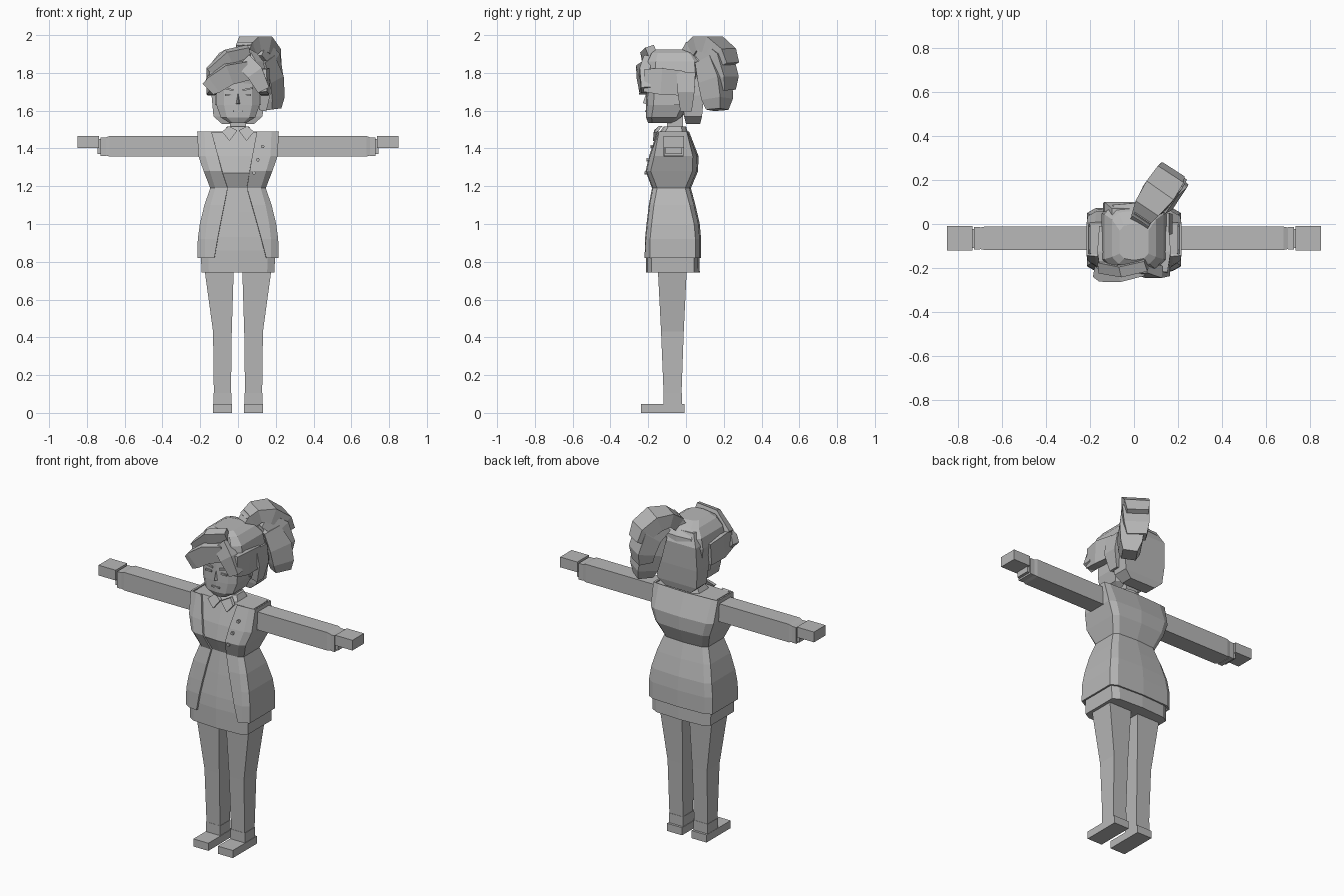
import bpy, bmesh, math
from mathutils import Vector as V

grey = bpy.data.materials.new("plain_grey")
grey.diffuse_color = (0.48, 0.48, 0.48, 1)


def make(name, rings, closed=True, caps=True, mirror=False):
    """Skin a list of point rings into one object."""
    bm = bmesh.new()
    rows = [[bm.verts.new(p) for p in r] for r in rings]
    n = len(rows[0])
    for a, b in zip(rows, rows[1:]):
        for i in range(n if closed else n - 1):
            j = (i + 1) % n
            bm.faces.new((a[i], a[j], b[j], b[i]))
    if caps and closed:
        bm.faces.new(rows[0][::-1])
        bm.faces.new(rows[-1])
    if closed:
        bmesh.ops.recalc_face_normals(bm, faces=bm.faces)
    me = bpy.data.meshes.new(name)
    bm.to_mesh(me)
    bm.free()
    me.materials.append(grey)
    ob = bpy.data.objects.new(name, me)
    bpy.context.collection.objects.link(ob)
    if mirror:
        ob.modifiers.new("mirror", "MIRROR").use_mirror_merge = False
    return ob


def rect(z, x0, x1, y0, y1):
    return [(x0, y0, z), (x1, y0, z), (x1, y1, z), (x0, y1, z)]


def box(name, x0, x1, y0, y1, z0, z1, mirror=False):
    return make(name, [rect(z0, x0, x1, y0, y1), rect(z1, x0, x1, y0, y1)], mirror=mirror)


def ring(z, w, y0, y1, c=0.03, k=0.8):
    """Chamfered cross-section with a point on the centre line."""
    return [(0, y0, z), (k * w, y0 + .008, z), (w, y0 + c, z), (w, y1 - c, z), (k * w, y1 - .008, z),
            (0, y1, z), (-k * w, y1 - .008, z), (-w, y1 - c, z), (-w, y0 + c, z), (-k * w, y0 + .008, z)]


def sweep(name, path, across):
    """Rectangular strand: path holds (point, width, thickness)."""
    across = V(across).normalized()
    pts = [V(p[0]) for p in path]
    rings = []
    for i, (p, w, t) in enumerate(path):
        d = pts[min(i + 1, len(pts) - 1)] - pts[max(i - 1, 0)]
        n = d.cross(across).normalized()
        s = n.cross(d).normalized()
        q = V(p)
        rings.append([q + s * w / 2 + n * t / 2, q - s * w / 2 + n * t / 2,
                      q - s * w / 2 - n * t / 2, q + s * w / 2 - n * t / 2])
    return make(name, rings)


# legs, ankle cuffs and shoes
make("leg", [rect(.04, .038, .127, -.116, -.026), rect(.43, .033, .132, -.132, -.012),
             rect(.78, .022, .18, -.15, .005)], mirror=True)
box("ankle_cuff", .035, .13, -.12, -.022, .04, .105, True)
box("shoe", .032, .132, -.238, -.008, 0, .046, True)

# dress under the coat
make("dress", [ring(.742, .193, -.212, .073), ring(.86, .197, -.212, .07), ring(.93, .195, -.207, .065),
               ring(1.06, .175, -.19, .045), ring(1.19, .137, -.172, .015), ring(1.27, .165, -.207, .045),
               ring(1.36, .197, -.187, .05), ring(1.487, .2, -.145, .008, .01)])

# open coat: height, half width, front, back, left edge, right edge
coat = [(.82, .214, -.222, .08, -.125, .15), (.92, .213, -.22, .08, -.108, .124),
        (1.0, .202, -.212, .073, -.093, .102), (1.1, .178, -.2, .05, -.073, .074),
        (1.19, .147, -.183, .026, -.055, .047), (1.28, .182, -.217, .064, -.085, .062),
        (1.36, .21, -.198, .066, -.105, .075), (1.49, .216, -.155, .016, -.14, .1)]
rings = []
for z, w, y0, y1, xl, xr in coat:
    r = ring(z, w, y0, y1, .03 if z < 1.4 else .012, .82)
    rings.append([(xr, y0 + .003, z)] + r[1:] + [(xl, y0 + .003, z)])
ob = make("coat", rings, closed=False)
sol = ob.modifiers.new("cloth", "SOLIDIFY")
sol.thickness = .012

# coat buttons
for i, (x, z, y) in enumerate([(.13, 1.41, -.183), (.105, 1.34, -.204), (.085, 1.27, -.213)]):
    make("button_%d" % (i + 1),
         [[(x + .01 * math.cos(a * math.pi / 3), yy, z + .01 * math.sin(a * math.pi / 3))
           for a in range(6)] for yy in (y - .006, y + .012)])

# arms, cuffs and hands
def along_x(name, secs):
    make(name, [[(x, y0, z0), (x, y1, z0), (x, y1, z1), (x, y0, z1)] for x, y0, y1, z0, z1 in secs], mirror=True)


along_x("sleeve", [(.17, -.118, -.012, 1.357, 1.466), (.68, -.118, -.012, 1.357, 1.466),
                   (.708, -.112, -.018, 1.365, 1.455)])
along_x("sleeve_cuff", [(.7, -.116, -.014, 1.36, 1.458), (.728, -.116, -.014, 1.36, 1.458),
                        (.728, -.108, -.022, 1.37, 1.45), (.745, -.108, -.022, 1.37, 1.45)])
along_x("hand", [(.735, -.12, -.01, 1.403, 1.465), (.85, -.12, -.01, 1.403, 1.465)])

# neck and collar
box("neck", -.042, .042, -.1, -.015, 1.44, 1.6)
make("collar", [ring(1.475, .082, -.148, .012, .03, .6), ring(1.517, .058, -.118, .0, .025, .6)])
make("collar_flap", [[(.003, y, 1.495), (.045, y - .005, 1.44), (.085, y, 1.488), (.05, y + .025, 1.518)]
                     for y in (-.17, -.15)], mirror=True)

# head and face
make("head", [ring(1.535, .045, -.2, -.06, .02, .6), ring(1.565, .092, -.212, -.02, .03, .65),
              ring(1.63, .114, -.212, .02, .04, .65), ring(1.78, .116, -.205, .05, .04, .65),
              ring(1.86, .09, -.18, .04, .04, .65)])
make("nose", [[(-.012, -.208, 1.635), (.012, -.208, 1.635), (0, -.228, 1.64)],
              [(-.005, -.2, 1.69), (.005, -.2, 1.69), (0, -.212, 1.69)]])
box("mouth", -.026, .026, -.217, -.207, 1.592, 1.6)
box("eye", .03, .07, -.213, -.2, 1.678, 1.688, True)
make("brow", [[(.022, y, 1.703), (.078, y, 1.716), (.078, y, 1.724), (.022, y, 1.713)]
              for y in (-.214, -.2)], mirror=True)
box("ear", .108, .122, -.06, -.015, 1.63, 1.69, True)

# hair cap and the hair falling behind the neck
make("hair_cap", [ring(1.74, .138, -.205, .09, .05, .7), ring(1.8, .147, -.215, .098, .05, .7),
                  ring(1.86, .135, -.21, .095, .05, .7), ring(1.905, .1, -.19, .06, .04, .7),
                  ring(1.925, .065, -.165, .0, .03, .7)])
make("back_hair", [rect(1.53, -.085, .085, .0, .075), rect(1.57, -.13, .13, -.01, .085),
                   rect(1.68, -.14, .14, -.02, .095), rect(1.82, -.135, .135, -.03, .1),
                   rect(1.89, -.1, .1, -.03, .07)])

# swept fringe
sweep("fringe_left", [((.05, -.2, 1.815), .1, .05), ((-.05, -.222, 1.795), .11, .06),
                      ((-.13, -.225, 1.74), .1, .06), ((-.155, -.22, 1.715), .08, .05)], (.4, -.1, 1))
sweep("fringe_right", [((.03, -.2, 1.86), .09, .05), ((.09, -.218, 1.8), .09, .055),
                       ((.135, -.212, 1.71), .065, .05)], (.9, 0, .5))
sweep("upper_fringe", [((.06, -.175, 1.895), .1, .05), ((-.04, -.2, 1.87), .11, .05),
                       ((-.135, -.19, 1.79), .09, .05)], (.4, -.2, 1))
for s, nm in ((-1, "left"), (1, "right")):
    sweep("side_hair_" + nm, [((s * .13, -.22, 1.76), .12, .045), ((s * .142, -.13, 1.755), .14, .05),
                              ((s * .138, -.015, 1.745), .13, .04)], (0, .1, 1))
sweep("right_lock", [((.135, .0, 1.8), .1, .05), ((.15, -.0, 1.7), .09, .05), ((.13, .0, 1.6), .06, .04)], (0, 1, 0))

# side ponytail in overlapping tufts
flat = (.83, -.55, 0)
sweep("hair_tie", [((.035, .02, 1.89), .09, .07), ((.055, .05, 1.945), .09, .07)], flat)
sweep("ponytail_top", [((.04, .035, 1.915), .09, .08), ((.065, .08, 1.955), .125, .08),
                       ((.11, .14, 1.95), .15, .09), ((.15, .2, 1.9), .14, .085),
                       ((.162, .222, 1.84), .12, .07)], flat)
sweep("ponytail_middle", [((.09, .1, 1.93), .12, .09), ((.135, .17, 1.87), .15, .11),
                          ((.155, .2, 1.77), .14, .1), ((.152, .2, 1.71), .11, .08)], flat)
sweep("ponytail_tip", [((.12, .12, 1.87), .12, .1), ((.15, .155, 1.76), .14, .13),
                       ((.165, .165, 1.66), .12, .12), ((.172, .165, 1.605), .08, .09)], flat)
